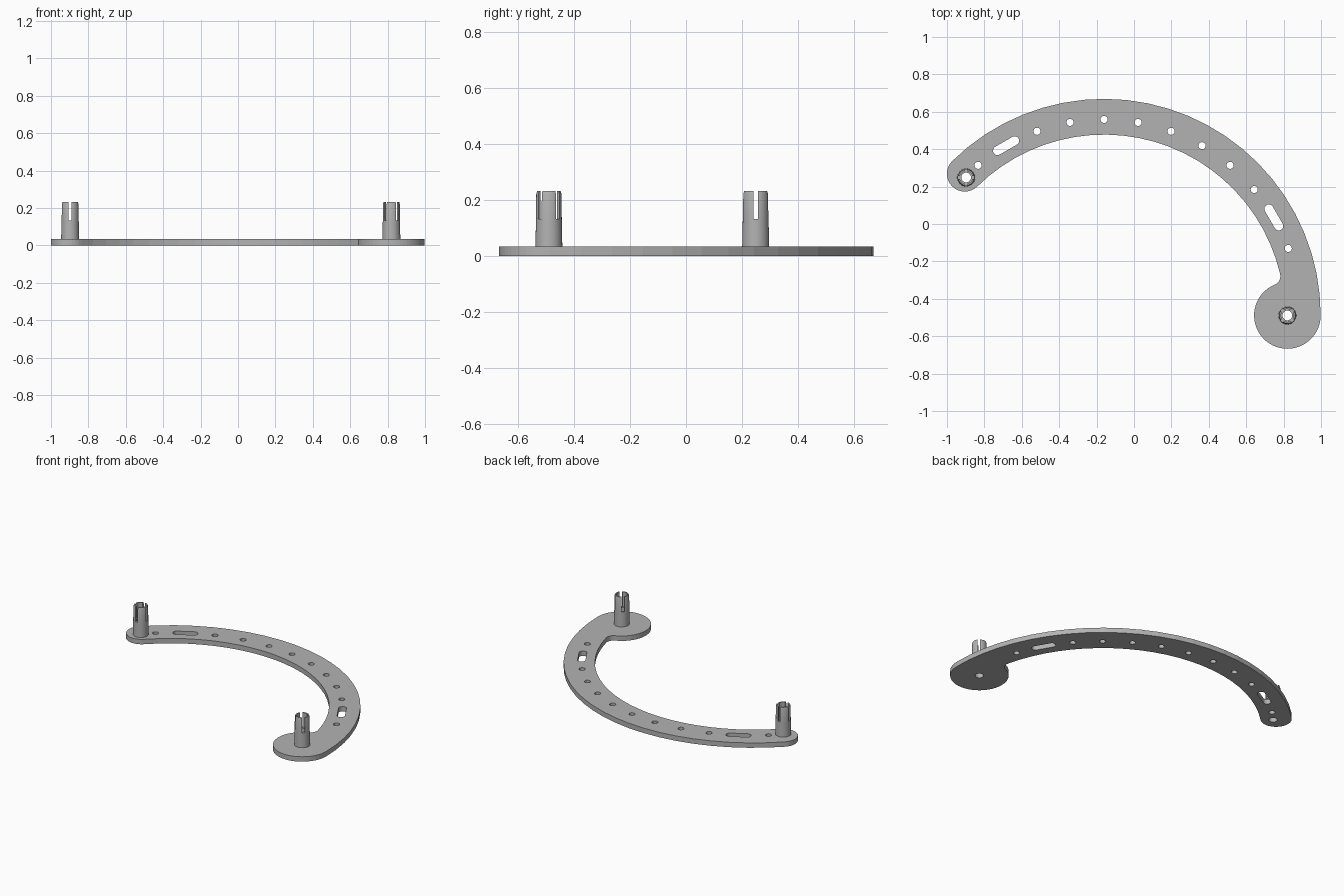
import bpy, bmesh
from math import sin, cos, pi, radians, atan2, sqrt
from mathutils import Vector, Matrix

if "Cube" in bpy.data.objects:
    bpy.data.objects.remove(bpy.data.objects["Cube"], do_unlink=True)

grey = bpy.data.materials.new("plain grey")
grey.use_nodes = True
grey.diffuse_color = (0.45, 0.45, 0.45, 1)
grey.node_tree.nodes["Principled BSDF"].inputs["Base Color"].default_value = grey.diffuse_color

PLATE_TOP, POST_TOP, SLIT_BOTTOM = 0.033, 0.231, 0.13
CENTRE = Vector((-0.16, -0.489))          # centre of the curved arm
OUTER, INNER, HOLE_RING = 1.158, 0.967, 1.048
PAD, PAD_R = Vector((0.82, -0.489)), 0.178
FILLET = 0.05
END = radians(134.5)


def polar(centre, r, a):
    return centre + Vector((r * cos(a), r * sin(a)))


def arc(centre, r, a0, a1, n):
    """Points along an arc, without the last one."""
    return [polar(centre, r, a0 + (a1 - a0) * i / n) for i in range(n)]


def finish(bm, name):
    bmesh.ops.recalc_face_normals(bm, faces=bm.faces[:])
    mesh = bpy.data.meshes.new(name)
    bm.to_mesh(mesh)
    bm.free()
    mesh.materials.append(grey)
    obj = bpy.data.objects.new(name, mesh)
    bpy.context.collection.objects.link(obj)
    return obj


def prism(name, outlines, z0, z1):
    """Extrude one or more outlines upward."""
    bm = bmesh.new()
    for pts in outlines:
        face = bm.faces.new([bm.verts.new((p.x, p.y, z0)) for p in pts])
        ext = bmesh.ops.extrude_face_region(bm, geom=[face])
        verts = [g for g in ext["geom"] if isinstance(g, bmesh.types.BMVert)]
        bmesh.ops.translate(bm, vec=(0, 0, z1 - z0), verts=verts)
    return finish(bm, name)


def cut(obj, cutter):
    mod = obj.modifiers.new("cut", "BOOLEAN")
    mod.operation, mod.solver, mod.object = "DIFFERENCE", "EXACT", cutter
    bpy.context.view_layer.objects.active = obj
    bpy.ops.object.modifier_apply(modifier=mod.name)
    bpy.data.objects.remove(cutter, do_unlink=True)


# Fillet between the arm's inner edge and the round pad
d, ra, rb = (PAD - CENTRE).length, INNER - FILLET, PAD_R + FILLET
along = (ra * ra - rb * rb + d * d) / (2 * d)
fillet_c = CENTRE + Vector((along, sqrt(ra * ra - along * along)))
to_pad, to_arm = fillet_c - PAD, fillet_c - CENTRE
phi, theta = atan2(to_pad.y, to_pad.x), atan2(to_arm.y, to_arm.x)

# Plate outline: outer edge, pad, fillet, inner edge, rounded end
outline = (arc(CENTRE, OUTER, END, 0, 24)
           + arc(PAD, PAD_R, 0, phi - 2 * pi, 36)
           + arc(fillet_c, FILLET, phi - pi, theta, 8)
           + arc(CENTRE, INNER, theta, END, 24)
           + arc(polar(CENTRE, (OUTER + INNER) / 2, END), (OUTER - INNER) / 2,
                 END + pi, END, 16))
plate = prism("curved_plate", [outline], 0, PLATE_TOP)

# Round holes and straight slots along the arm, plus the bores under the posts
holes = []
for deg in range(-40, 71, 10):
    a = radians(90 - deg)
    spot = polar(CENTRE, HOLE_RING, a)
    if deg in (-30, 60):
        holes.append(arc(polar(spot, 0.053, a - pi / 2), 0.024, a - pi, a, 10)
                     + [polar(polar(spot, 0.053, a - pi / 2), 0.024, a)]
                     + arc(polar(spot, 0.053, a + pi / 2), 0.024, a, a + pi, 10)
                     + [polar(polar(spot, 0.053, a + pi / 2), 0.024, a + pi)])
    else:
        holes.append(arc(spot, 0.019, 0, 2 * pi, 20))
END_POST = polar(CENTRE, 1.043, radians(135))
for spot in (END_POST, PAD):
    holes.append(arc(spot, 0.026, 0, 2 * pi, 32))
cut(plate, prism("hole_cutter", holes, -0.1, 0.1))


# Hollow tapered posts, split by four slits
def post(name, spot, turn):
    profile = [(0.026, PLATE_TOP), (0.048, PLATE_TOP), (0.046, SLIT_BOTTOM),
               (0.045, POST_TOP - 0.01), (0.042, POST_TOP), (0.034, POST_TOP),
               (0.034, SLIT_BOTTOM), (0.026, SLIT_BOTTOM)]
    bm = bmesh.new()
    verts = [bm.verts.new((r, 0, z)) for r, z in profile]
    edges = [bm.edges.new((verts[i - 1], v)) for i, v in enumerate(verts)]
    bmesh.ops.spin(bm, geom=verts + edges, cent=(0, 0, 0), axis=(0, 0, 1),
                   angle=2 * pi, steps=32, use_duplicate=False)
    bmesh.ops.remove_doubles(bm, verts=bm.verts[:], dist=0.0001)
    bmesh.ops.translate(bm, vec=(spot.x, spot.y, 0), verts=bm.verts[:])
    obj = finish(bm, name)
    for k in range(2):
        rot = Matrix.Rotation(turn + k * pi / 2, 2)
        box = [spot + rot @ Vector((x * 0.07, y * 0.0085))
               for x, y in ((-1, -1), (1, -1), (1, 1), (-1, 1))]
        cut(obj, prism("slit_cutter", [box], SLIT_BOTTOM + 0.002, 0.3))
    return obj


post("end_post", END_POST, 0)
post("pad_post", PAD, pi / 4)

# Smooth the round walls, keeping edges sharp
for obj in bpy.context.scene.objects:
    if obj.name.endswith("_post"):
        bpy.ops.object.select_all(action="DESELECT")
        obj.select_set(True)
        bpy.context.view_layer.objects.active = obj
        bpy.ops.object.shade_smooth_by_angle(angle=radians(30))
